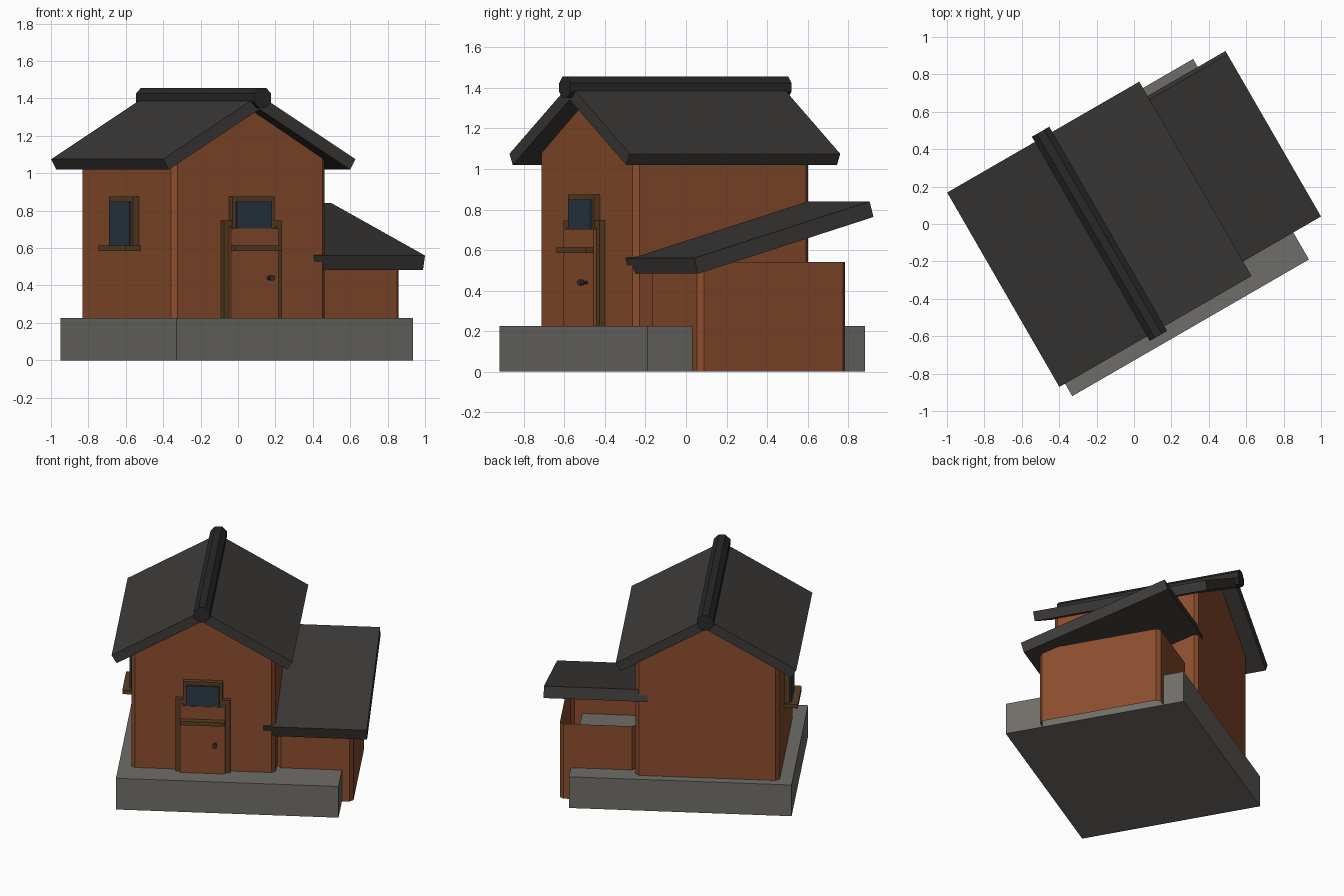
import bpy, bmesh, math
from mathutils import Vector

if "Cube" in bpy.data.objects:
    bpy.data.objects.remove(bpy.data.objects["Cube"])

ROT = math.radians(30)          # whole house is turned 30 degrees
CU, CV = -0.188, 0.045          # centre of main house in its own frame
U0, U1, V0, V1 = -0.661, 0.285, -0.455, 0.545
BASE_Z = 0.225


def mat(name, rgb):
    m = bpy.data.materials.new(name)
    m.diffuse_color = (*rgb, 1)
    m.use_nodes = True
    m.node_tree.nodes["Principled BSDF"].inputs["Base Color"].default_value = m.diffuse_color
    return m


WALL = mat("wall", (0.26, 0.075, 0.027))
ROOF = mat("roof", (0.045, 0.042, 0.039))
RIDGE = mat("ridge", (0.022, 0.022, 0.022))
WOOD = mat("wood", (0.10, 0.05, 0.018))
GLASS = mat("glass", (0.025, 0.04, 0.06))
STONE = mat("stone", (0.16, 0.155, 0.14))
METAL = mat("metal", (0.04, 0.04, 0.045))


def prism(name, pts, axis, a, b, material, bevel=0, open_ends=False):
    """Extrude a 2D profile along x, y or z from a to b."""
    def to3(p, t):
        return {'x': (t, p[0], p[1]), 'y': (p[0], t, p[1]), 'z': (p[0], p[1], t)}[axis]
    bm = bmesh.new()
    lo = [bm.verts.new(to3(p, a)) for p in pts]
    hi = [bm.verts.new(to3(p, b)) for p in pts]
    n = len(pts)
    bm.faces.new(lo)
    bm.faces.new(hi)
    for i in range(n):
        j = (i + 1) % n
        bm.faces.new((lo[i], lo[j], hi[j], hi[i]))
    bmesh.ops.recalc_face_normals(bm, faces=bm.faces)
    if bevel:                   # chamfer the upright corners
        up = [e for e in bm.edges
              if abs((e.verts[0].co - e.verts[1].co).normalized().z) > 0.99]
        bmesh.ops.bevel(bm, geom=up, offset=bevel, segments=1,
                        profile=0.5, affect='EDGES')
    if open_ends:               # leave only the walls
        bm.normal_update()
        caps = [f for f in bm.faces if abs(f.normal.z) > 0.9]
        bmesh.ops.delete(bm, geom=caps, context='FACES')
    me = bpy.data.meshes.new(name)
    bm.to_mesh(me)
    bm.free()
    me.materials.append(material)
    ob = bpy.data.objects.new(name, me)
    ob.rotation_euler.z = ROT
    bpy.context.collection.objects.link(ob)
    return ob


def box(name, x0, x1, y0, y1, z0, z1, material, **kw):
    return prism(name, [(x0, y0), (x1, y0), (x1, y1), (x0, y1)], 'z', z0, z1, material, **kw)


def ngon(cx, cz, r, n):
    return [(cx + r * math.cos((i + .5) * math.tau / n),
             cz + r * math.sin((i + .5) * math.tau / n)) for i in range(n)]


# Foundation
box("foundation", -0.746, 0.715, -0.632, 0.606, 0, BASE_Z, STONE)

# Main house with gables
prism("main_walls", [(U0, 0.2), (U1, 0.2), (U1, 1.065), (CU, 1.342), (U0, 1.065)],
      'y', V0, V1, WALL, bevel=0.025)

# Main roof slabs and ridge cap
for side, s in (("left", -1), ("right", 1)):
    prism("main_roof_" + side,
          [(CU, 1.417), (CU + s * 0.593, 1.075), (CU + s * 0.5605, 1.019), (CU, 1.342)],
          'y', -0.555, 0.645, ROOF)
prism("ridge_cap", ngon(CU + 0.002, 1.403, 0.058, 8), 'y', -0.584, 0.677, RIDGE)

# Side annex: bare walls under a roof that rises to the back
box("annex_walls", 0.29, 0.789, -0.377, 0.465, 0, 0.54, WALL, bevel=0.025, open_ends=True)
prism("annex_roof", [(-0.465, 0.56), (0.535, 0.84), (0.5565, 0.763), (-0.4435, 0.483)],
      'x', 0.205, 0.886, ROOF)


def wall_part(name, face, half, d0, d1, z0, z1, material):
    """Box on the front or left wall, standing out from depth d0 to d1."""
    if face == "front":
        box(name, CU - half, CU + half, V0 - d1, V0 - d0, z0, z1, material)
    else:
        box(name, U0 - d1, U0 - d0, CV - half, CV + half, z0, z1, material)


# Windows: frame, glass and sill
for face in ("front", "left"):
    wall_part(face + "_window_frame", face, 0.129, -0.01, 0.035, 0.59, 0.875, WOOD)
    wall_part(face + "_window_glass", face, 0.108, 0, 0.046, 0.612, 0.85, GLASS)
    wall_part(face + "_window_sill", face, 0.145, -0.01, 0.09, 0.585, 0.613, WOOD)

# Door, its frame and knob
wall_part("door", "front", 0.148, -0.01, 0.05, BASE_Z - 0.01, 0.705, WALL)
wall_part("door_lintel", "front", 0.179, -0.01, 0.032, 0.712, 0.747, WOOD)
for side, s in (("left", -1), ("right", 1)):
    xs = sorted((CU + s * 0.148, CU + s * 0.179))
    box("door_post_" + side, xs[0], xs[1], V0 - 0.032, V0 + 0.01, BASE_Z - 0.01, 0.712, WOOD)
prism("door_knob_stem", ngon(-0.105, 0.44, 0.009, 8), 'y', V0 - 0.08, V0 - 0.04, METAL)
prism("door_knob", ngon(-0.105, 0.44, 0.016, 8), 'y', V0 - 0.096, V0 - 0.074, METAL)
